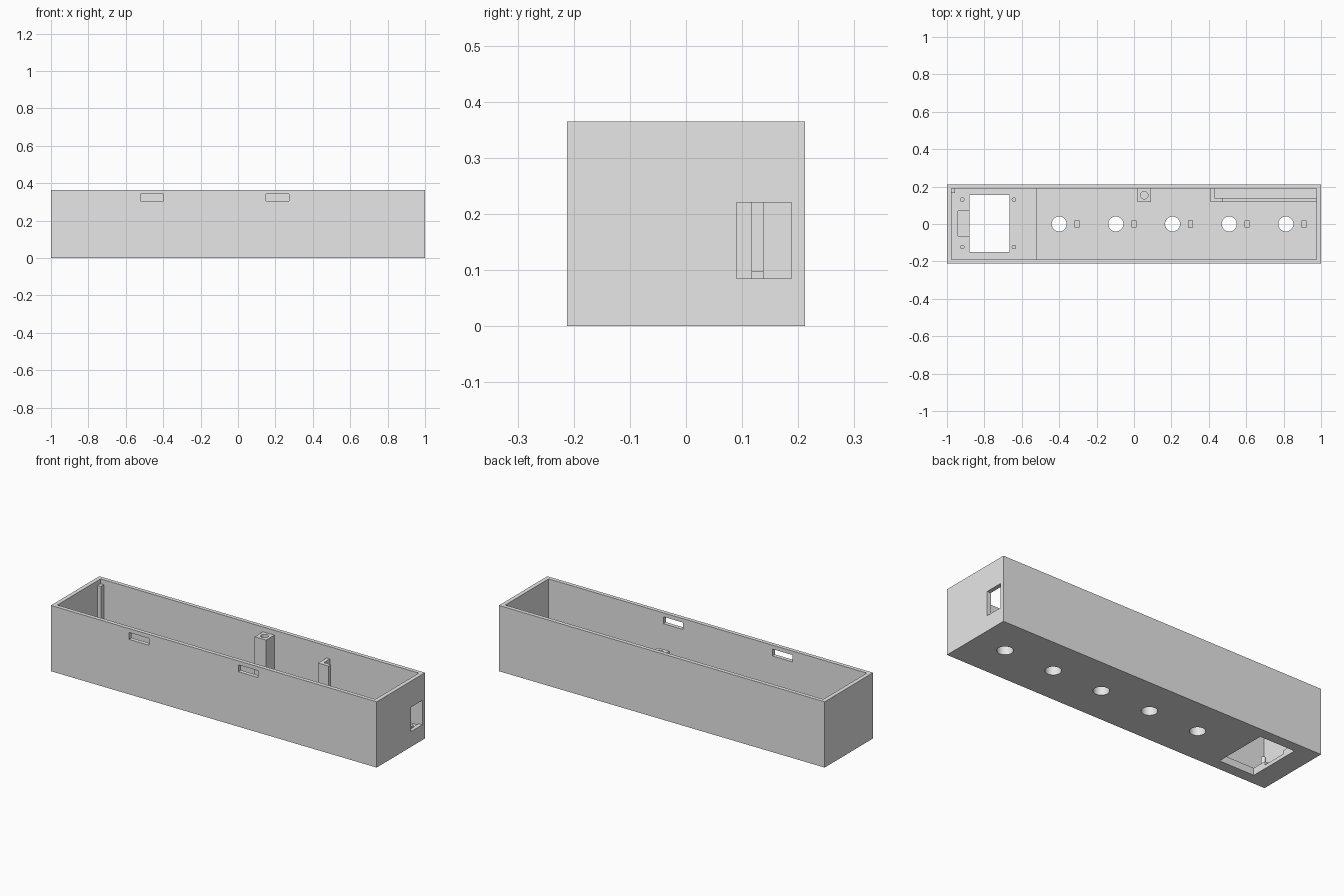
import bpy
import math

old = bpy.data.objects.get("Cube")
if old:
    bpy.data.objects.remove(old, do_unlink=True)

grey = bpy.data.materials.new("light_grey")
grey.use_nodes = True
grey.diffuse_color = (0.8, 0.8, 0.8, 1)
grey.node_tree.nodes["Principled BSDF"].inputs["Base Color"].default_value = (0.8, 0.8, 0.8, 1)


def box(name, x, y, z):
    """Box from (min, max) ranges on each axis."""
    mid = [(a + b) / 2 for a, b in (x, y, z)]
    bpy.ops.mesh.primitive_cube_add(size=1, location=mid)
    ob = bpy.context.object
    ob.name = name
    ob.scale = [b - a for a, b in (x, y, z)]
    bpy.ops.object.transform_apply(location=True, rotation=False, scale=True)
    ob.data.materials.append(grey)
    return ob


def rod(name, x, y, radius, z, sides=40):
    bpy.ops.mesh.primitive_cylinder_add(vertices=sides, radius=radius, depth=z[1] - z[0],
                                        location=(x, y, (z[0] + z[1]) / 2))
    ob = bpy.context.object
    ob.name = name
    ob.data.materials.append(grey)
    return ob


def cut(target, cutter):
    cutter.hide_render = True
    mod = target.modifiers.new("cut", 'BOOLEAN')
    mod.operation = 'DIFFERENCE'
    mod.solver = 'EXACT'
    mod.object = cutter
    bpy.context.view_layer.objects.active = target
    bpy.ops.object.modifier_apply(modifier=mod.name)
    bpy.data.objects.remove(cutter, do_unlink=True)


def smooth(ob):
    bpy.ops.object.select_all(action='DESELECT')
    ob.select_set(True)
    bpy.context.view_layer.objects.active = ob
    bpy.ops.object.shade_smooth_by_angle(angle=math.radians(30))


W, D, H = 1.0, 0.212, 0.365      # half width, half depth, height
IX, IY = 0.977, 0.19             # inner wall faces
FLOOR, THIN = 0.075, 0.04        # thick floor, thin display floor

# Open case with stepped floor
case = box("case", (-W, W), (-D, D), (0, H))
cut(case, box("cavity", (-IX, IX), (-IY, IY), (FLOOR, 0.5)))
cut(case, box("display_bay", (-IX, -0.52), (-IY, IY), (THIN, 0.2)))

# Display window and side recess
cut(case, box("window", (-0.88, -0.665), (-0.15, 0.155), (-0.1, 0.2)))
cut(case, box("window_recess", (-0.94, -0.87), (-0.065, 0.07), (0.02, 0.15)))

# Row of button holes, each with a shallow slot
for i in range(5):
    x = -0.4 + i * 0.303
    cut(case, rod("button_hole", x, 0, 0.04, (-0.1, 0.2)))
    cut(case, box("slot", (x + 0.085, x + 0.107), (-0.02, 0.02), (0.045, 0.15)))

# Latch slots in the front wall, socket opening in the left wall
for x in (-0.52, 0.15):
    cut(case, box("latch_slot", (x, x + 0.122), (-0.3, -0.15), (0.305, 0.343)))
cut(case, box("socket_opening", (0.9, 1.1), (0.09, 0.188), (0.085, 0.22)))
smooth(case)

# Display mounting pegs
for x in (-0.918, -0.642):
    for y in (-0.123, 0.13):
        smooth(rod("display_peg", x, y, 0.012, (THIN - 0.005, 0.1), 20))

# Screw post on the back wall
post = box("screw_post", (0.02, 0.09), (0.118, IY + 0.005), (FLOOR - 0.005, 0.338))
cut(post, rod("screw_hole", 0.055, 0.154, 0.02, (0.15, 0.5), 24))
smooth(post)

# Corner post and socket board holder
box("corner_post", (-IX - 0.005, -0.957), (0.165, IY + 0.005), (THIN - 0.005, 0.338))
box("holder_front", (0.41, 0.475), (0.117, 0.138), (FLOOR - 0.005, 0.297))
box("holder_side", (0.41, 0.431), (0.137, IY + 0.005), (FLOOR - 0.005, 0.297))
box("holder_rail", (0.47, IX + 0.005), (0.117, 0.138), (FLOOR - 0.005, 0.098))
